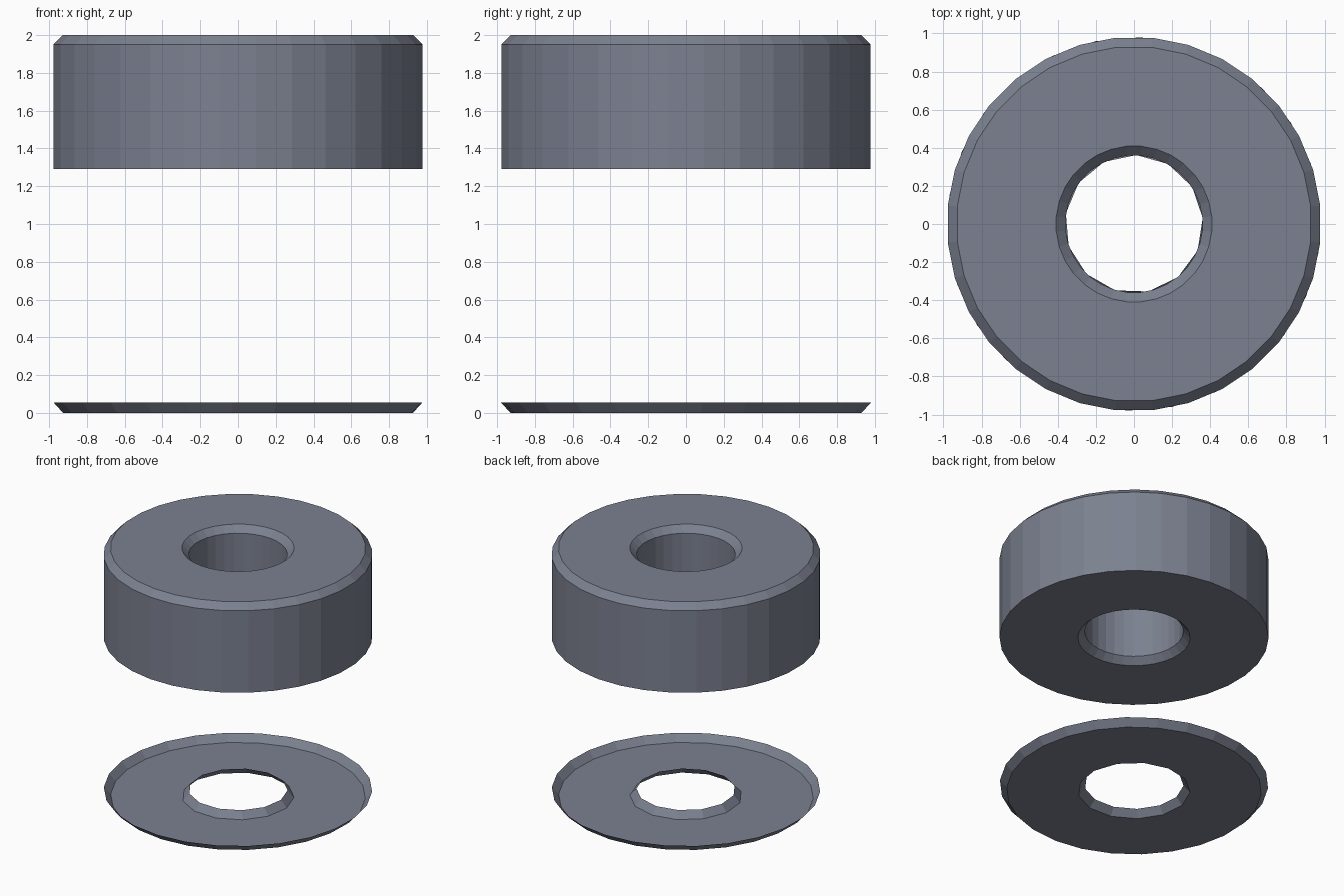
import bpy, bmesh
from math import cos, sin, pi, radians

if "Cube" in bpy.data.objects:
    bpy.data.objects.remove(bpy.data.objects["Cube"])

# Dark blue-grey finish shared by both parts
steel = bpy.data.materials.new("dark_steel")
steel.diffuse_color = (0.20, 0.22, 0.28, 1.0)
steel.use_nodes = True
steel.node_tree.nodes["Principled BSDF"].inputs["Base Color"].default_value = steel.diffuse_color


def ring(bm, r, z, n, phase=0.0):
    """Closed loop of edges at radius r and height z."""
    vs = [bm.verts.new((r * cos(radians(phase) + 2 * pi * i / n),
                        r * sin(radians(phase) + 2 * pi * i / n), z)) for i in range(n)]
    return [bm.edges.new((vs[i], vs[(i + 1) % n])) for i in range(n)]


def lathe(name, outer, inner, n_out, n_in, caps, phase=0.0):
    """Outer and inner wall profiles (r, z), joined by flat annular caps.
    caps: list of (outer index, inner index)."""
    bm = bmesh.new()
    out = [ring(bm, r, z, n_out, phase) for r, z in outer]
    inn = [ring(bm, r, z, n_in, phase) for r, z in inner]
    for loops in (out, inn):
        for a, b in zip(loops, loops[1:]):
            bmesh.ops.bridge_loops(bm, edges=a + b)
    for o, i in caps:
        bmesh.ops.triangle_fill(bm, use_beauty=True, edges=out[o] + inn[i])
    bmesh.ops.recalc_face_normals(bm, faces=bm.faces[:])
    # keep the flat base facing down
    low = min(bm.faces, key=lambda f: f.calc_center_median().z + 1 - abs(f.normal.z))
    if low.normal.z > 0:
        bmesh.ops.reverse_faces(bm, faces=bm.faces[:])
    me = bpy.data.meshes.new(name)
    bm.to_mesh(me)
    bm.free()
    me.materials.append(steel)
    ob = bpy.data.objects.new(name, me)
    bpy.context.collection.objects.link(ob)
    return ob


# Thick upper ring: chamfered top rim, hole chamfered at both ends
lathe("upper_ring",
      [(0.982, 1.29), (0.982, 1.95), (0.932, 2.0)],
      [(0.41, 1.29), (0.36, 1.34), (0.36, 1.95), (0.41, 2.0)],
      32, 32, [(0, 0), (2, 3)], phase=5.625)

# Thin lower dish: open sheet with flared outer rim and raised hole lip
lathe("lower_dish",
      [(0.93, 0.0), (0.98, 0.055)],
      [(0.41, 0.0), (0.362, 0.055)],
      26, 13, [(0, 0)], phase=5)
